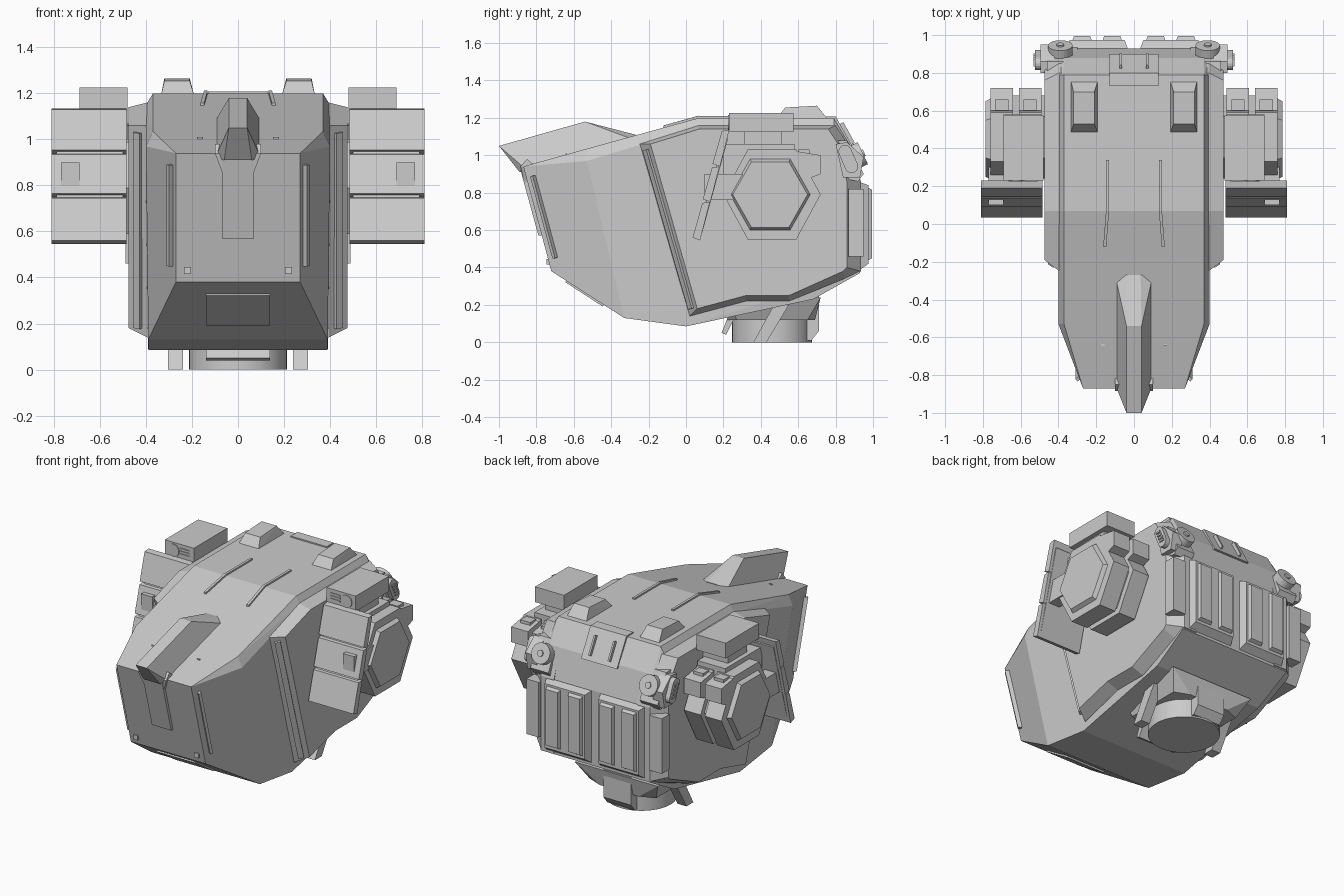
import bpy, bmesh
from math import cos, sin, pi
from mathutils import Vector

if "Cube" in bpy.data.objects:
    bpy.data.objects.remove(bpy.data.objects["Cube"], do_unlink=True)

grey = bpy.data.materials.new("armour grey")
grey.use_nodes = True
COLOUR = (0.6, 0.6, 0.6, 1)
grey.diffuse_color = COLOUR
grey.node_tree.nodes["Principled BSDF"].inputs["Base Color"].default_value = COLOUR


def finish(name, bm):
    bmesh.ops.dissolve_limit(bm, angle_limit=0.01, verts=bm.verts[:], edges=bm.edges[:])
    bmesh.ops.recalc_face_normals(bm, faces=bm.faces[:])
    me = bpy.data.meshes.new(name)
    bm.to_mesh(me)
    bm.free()
    me.materials.append(grey)
    ob = bpy.data.objects.new(name, me)
    bpy.context.collection.objects.link(ob)
    return ob


def hull(name, pts):
    """Convex solid around the points."""
    bm = bmesh.new()
    for p in pts:
        bm.verts.new(p)
    bmesh.ops.convex_hull(bm, input=bm.verts[:])
    loose = [v for v in bm.verts if not v.link_faces]
    bmesh.ops.delete(bm, geom=loose, context="VERTS")
    return finish(name, bm)


def pair(name, pts):
    """The same solid on both sides."""
    for side, s in (("left", 1), ("right", -1)):
        hull(f"{side}_{name}", [(s * x, y, z) for x, y, z in pts])


def box(x0, x1, y0, y1, z0, z1):
    return [(x, y, z) for x in (x0, x1) for y in (y0, y1) for z in (z0, z1)]


def slab(x0, x1, profile):
    return [(x, y, z) for x in (x0, x1) for y, z in profile]


def sym(pts):
    return [(s * x, y, z) for x, y, z in pts for s in (1, -1)]


def bar(a, b, w, normal, h):
    """Thin rail from a to b, width w, standing h out along the normal."""
    a, b, n = Vector(a), Vector(b), Vector(normal).normalized()
    side = (b - a).cross(n).normalized() * w / 2
    return [tuple(p + s * side + t * n) for p in (a, b) for s in (1, -1) for t in (-0.02, h)]


def ring(centre, axis, r, t0, t1, n):
    """Points of a disc with n sides between t0 and t1 along its axis."""
    c, a = Vector(centre), Vector(axis).normalized()
    u = a.orthogonal().normalized()
    v = a.cross(u)
    return [tuple(c + a * t + (u * cos(2 * pi * i / n) + v * sin(2 * pi * i / n)) * r)
            for t in (t0, t1) for i in range(n)]


def hexagon(x, cy, cz, ry, rz):
    return [(x, cy + k * ry, cz + s * rz) for k, s in
            ((1, 0), (-1, 0), (.5, 1), (-.5, 1), (.5, -1), (-.5, -1))]


def roof(y):
    return 1.2 + min(0, y - 0.07) * 0.277


def face(z):
    return -0.72 - (z - 0.38) * 0.268


def shield(z):
    return .035 + (z - .55) * .27


# Main hull
hull("main_hull", sym([
    (.27, -.87, .94), (.27, -.72, .38),
    (.40, -.53, .97), (.37, -.53, 1.035), (.39, -.33, .13), (.39, 0, .085),
    (.37, .07, 1.2), (.37, .79, 1.2), (.40, .07, 1.15), (.40, .79, 1.15),
    (.37, .88, 1.05), (.40, .87, 1.03), (.40, .93, .86), (.40, .93, .37), (.39, .68, .23)]))

# Side armour with sloped rim
inner = [(-.25, 1.06), (.07, 1.16), (.8, 1.16), (.87, 1.05), (.935, .86),
         (.935, .38), (.85, .34), (.55, .22), (.32, .22), (.02, .14)]
outer = [(-.19, 1.06), (.07, 1.14), (.76, 1.14), (.82, 1.05), (.86, .86),
         (.86, .40), (.84, .38), (.55, .25), (.32, .25), (.06, .18)]
for side, s in (("left", 1), ("right", -1)):
    bm = bmesh.new()
    loops = [[bm.verts.new((s * x, y, z)) for y, z in poly]
             for x, poly in ((.30, inner), (.395, inner), (.475, outer))]
    for a, b in zip(loops, loops[1:]):
        for i in range(len(a)):
            j = (i + 1) % len(a)
            bm.faces.new((a[i], a[j], b[j], b[i]))
    bm.faces.new(loops[0])
    bm.faces.new(loops[-1])
    finish(f"{side}_side_armour", bm)
pair("armour_front_rail", bar((.435, -.213, 1.03), (.435, .03, .18), .035, (.6, -.8, -.2), .012))
pair("rear_side_plate", box(.4, .49, .87, .95, .46, .82))

# Crest on the brow and the strip below it
hull("crest", sym([
    (.04, -1, 1.05), (.04, -.54, 1.18), (.035, -.27, 1.11), (.1, -.27, 1.08),
    (.1, -.85, .92), (.065, -.9, .96), (.06, -.89, .91)]))
hull("crest_flare", sym([(.1, -.85, .98), (.1, -.885, .94), (.07, face(.86) - .018, .86),
                         (.1, -.8, .94), (.07, -.8, .86)]))
hull("face_strip", slab(-.07, .07, [(face(.94) - .02, .94), (face(.57) - .018, .57),
                                     (face(.57) + .03, .57), (face(.94) + .03, .94)]))
pair("face_rib", bar((.295, -.82, .89), (.295, -.70, .45), .018, (.8, -.6, -.1), .012))
pair("face_stud", box(.205, .235, face(.43) - .012, face(.43) + .02, .415, .445))
hull("chin_plate", bar((0, -.64, .33), (0, -.44, .20), .28, (0, -.54, -.84), .01))

# Roof details
pair("roof_bump", [(x, y, z) for x0, x1, y, z in
                   ((.19, .335, .48, 1.19), (.21, .32, .53, 1.255),
                    (.21, .32, .7, 1.265), (.19, .335, .76, 1.19)) for x in (x0, x1)])
pair("roof_rail_rear", bar((.14, .34, 1.2), (.14, .07, 1.2), .016, (0, 0, 1), .01))
pair("roof_rail_front", bar((.14, .07, 1.2), (.155, -.12, roof(-.12)), .016, (0, 0, 1), .012))
hull("roof_hatch", box(-.13, .13, .73, .8, 1.18, 1.208))
hull("rear_hatch", slab(-.13, .13, [(.78, 1.208), (.8, 1.208), (.9, 1.03), (.86, 1.03)]))
pair("hatch_rib", bar((.07, .82, 1.165), (.07, .88, 1.055), .012, (0, .9, .45), .025))
pair("brow_stud", box(.155, .175, -.645, -.635, .98, 1.01))

# Back panels, each with raised ribs
pair("back_panel", [(x, y, z) for x0, x1, z0, z1, y in
                    ((.03, .36, .38, .86, .92), (.05, .34, .42, .84, .975))
                    for x in (x0, x1) for z in (z0, z1)])
for i, x in enumerate((.06, .22)):
    base = box(x, x + .11, .96, .96, .43, .835)
    crown = box(x + .012, x + .098, .995, .995, .45, .815)
    pair(f"back_rib_{i + 1}", base + crown)

# Rear lamps and side vents
pair("lamp_mount", slab(.33, .46, [(.80, 1.08), (.86, 1.08), (.95, .9), (.92, .86), (.82, .88)]))
pair("lamp", ring((.39, .9, .99), (0, .9, .42), .065, -.05, .05, 24))
pair("lamp_hub", ring((.39, .9, .99), (0, .9, .42), .02, .04, .058, 12))
pair("vent_mount", slab(.42, .495, [(.80, 1.06), (.86, 1.07), (.95, .99), (.93, .88), (.84, .88)]))
pair("vent_oval", ring((.5, .85, 1.02), (1, 0, 0), .035, -.03, .025, 16)
     + ring((.5, .885, .94), (1, 0, 0), .035, -.03, .025, 16))
for i in range(4):
    y, z = .852 + i * .011, 1.015 - i * .023
    pair(f"vent_slat_{i + 1}", box(.51, .532, y - .018, y + .018, z - .006, z + .006))

# Side pods: two hexagonal drums on a core
pair("pod_core", hexagon(.45, .46, .79, .22, .2) + hexagon(.74, .46, .79, .22, .2))
pair("pod_inner_drum", hexagon(.49, .46, .79, .26, .24) + hexagon(.61, .46, .79, .26, .24))
pair("pod_outer_drum", hexagon(.64, .46, .79, .26, .24) + hexagon(.76, .46, .79, .26, .24))
pair("pod_cap", hexagon(.75, .45, .79, .22, .195) + hexagon(.785, .45, .79, .2, .175))
pair("pod_bracket", box(.49, .69, .2, .58, .85, 1.06))
for i, x in enumerate((.49, .64)):
    pair(f"pod_lug_{i + 1}", slab(x, x + .12, [(.58, 1.0), (.6, 1.02), (.72, 1.0), (.72, .9), (.62, .86)]))
    pair(f"pod_lug_cap_{i + 1}", box(x + .025, x + .095, .6, .66, .98, 1.03))

# Slanted shields in front of the pods
for i, (z0, z1) in enumerate(((.55, .745), (.755, .935), (.945, 1.13))):
    pair(f"shield_segment_{i + 1}", slab(.485, .81, [
        (shield(z0), z0 + .01), (shield(z1), z1),
        (shield(z1) + .04, z1 + .005), (shield(z0) + .04, z0 - .005)]))
pair("shield_spine", slab(.5, .79, [(.065, .6), (.21, 1.11), (.225, 1.09), (.085, .58)]))
pair("shield_arm", box(.69, .77, .1, .34, .76, .9))

# Sensor boxes above the pods
pair("sensor_box", box(.48, .69, .23, .575, 1.125, 1.225))
pair("sensor_foot", box(.48, .66, .31, .51, 1.0, 1.13))
pair("sensor_lens", ring((.625, .23, 1.175), (0, -1, 0), .04, -.01, .006, 20))
for i in range(3):
    z = 1.155 + i * .018
    pair(f"sensor_slot_{i + 1}", box(.51, .58, .225, .24, z, z + .01))

# Neck with collar and struts
neck = hull("neck", ring((0, .46, 0), (0, 0, 1), .213, 0, .25, 40))
for p in neck.data.polygons:
    p.use_smooth = abs(p.normal.z) < .5
hull("neck_collar", sym([(.24, .27, .12), (.24, .65, .12), (.14, .22, .12), (.14, .69, .12),
                         (.3, .24, .24), (.3, .72, .24)]))
pair("neck_strut", slab(.24, .305, [(.36, 0), (.43, 0), (.55, .2), (.47, .2)]))
hull("neck_front_tab", slab(-.14, .14, [(.19, .05), (.215, .04), (.27, .15), (.23, .15)]))
hull("neck_rear_tab", slab(-.1, .1, [(.6, .01), (.67, .01), (.71, .06), (.71, .25), (.6, .25)]))
